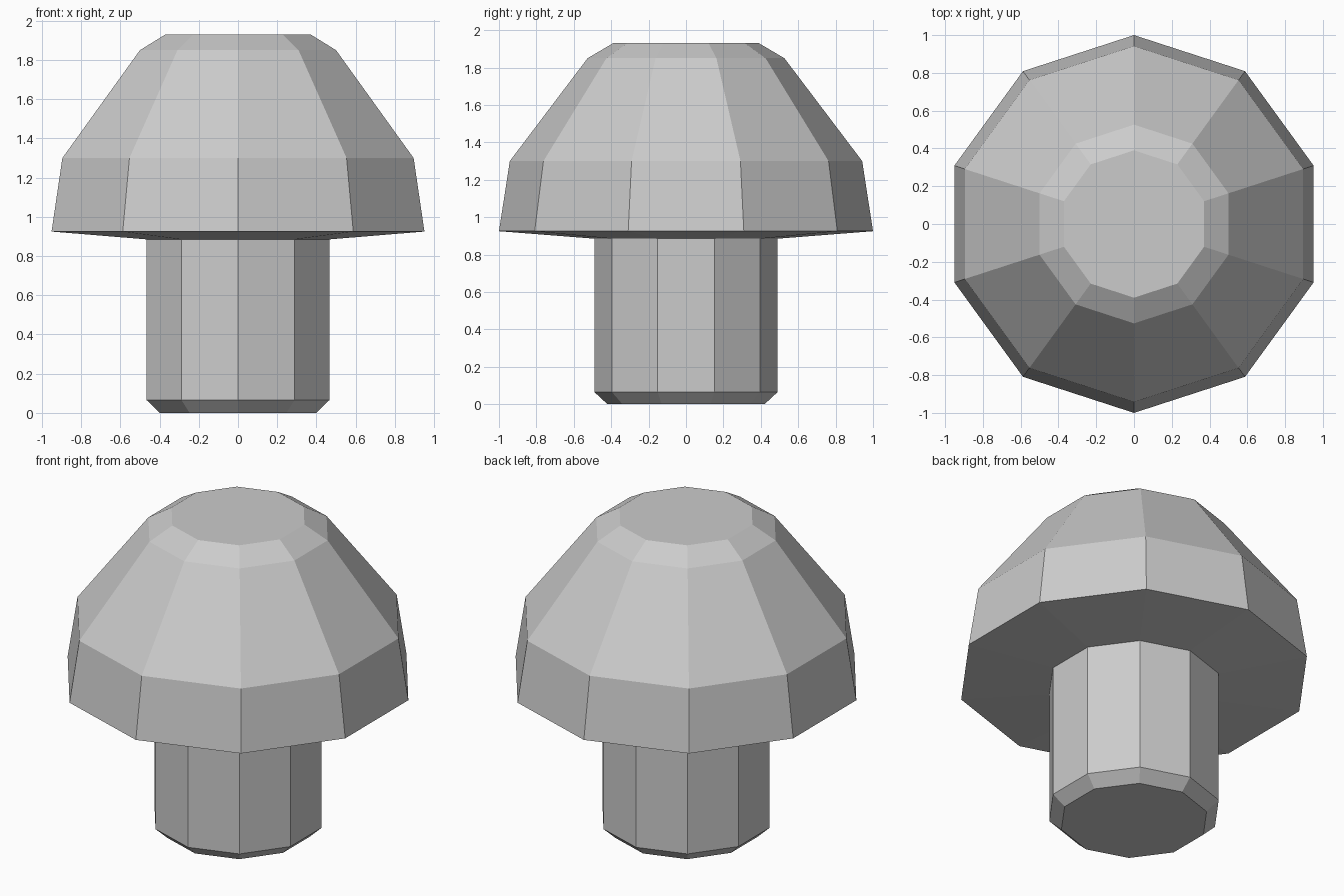
import bpy
import bmesh
from math import cos, sin, pi

default = bpy.data.objects.get("Cube")
if default:
    bpy.data.objects.remove(default, do_unlink=True)

SIDES = 10

# Plain grey for the whole model
grey = bpy.data.materials.new("plain_grey")
grey.use_nodes = True
colour = (0.6, 0.6, 0.6, 1)
grey.diffuse_color = colour
grey.node_tree.nodes["Principled BSDF"].inputs["Base Color"].default_value = colour


def ring(bm, radius, z):
    """Ten-sided ring with a corner on the front and on the back."""
    angles = [-pi / 2 + 2 * pi * i / SIDES for i in range(SIDES)]
    return [bm.verts.new((radius * cos(a), radius * sin(a), z)) for a in angles]


# Stem and cap as one closed surface, from the foot to the crown
profile = [
    (0.42, 0.0),     # foot
    (0.49, 0.065),   # foot bevel
    (0.49, 0.885),   # stem top
    (1.0, 0.925),    # cap rim
    (0.942, 1.30),   # cap shoulder
    (0.526, 1.85),   # crown bevel
    (0.39, 1.93),    # crown
]
bm = bmesh.new()
rings = [ring(bm, r, z) for r, z in profile]
bm.faces.new(rings[0][::-1])
for low, high in zip(rings, rings[1:]):
    for i in range(SIDES):
        j = (i + 1) % SIDES
        bm.faces.new((low[i], low[j], high[j], high[i]))
bm.faces.new(rings[-1])
bmesh.ops.recalc_face_normals(bm, faces=bm.faces[:])

mesh = bpy.data.meshes.new("mushroom")
bm.to_mesh(mesh)
bm.free()
mesh.materials.append(grey)
mushroom = bpy.data.objects.new("mushroom", mesh)
bpy.context.collection.objects.link(mushroom)
